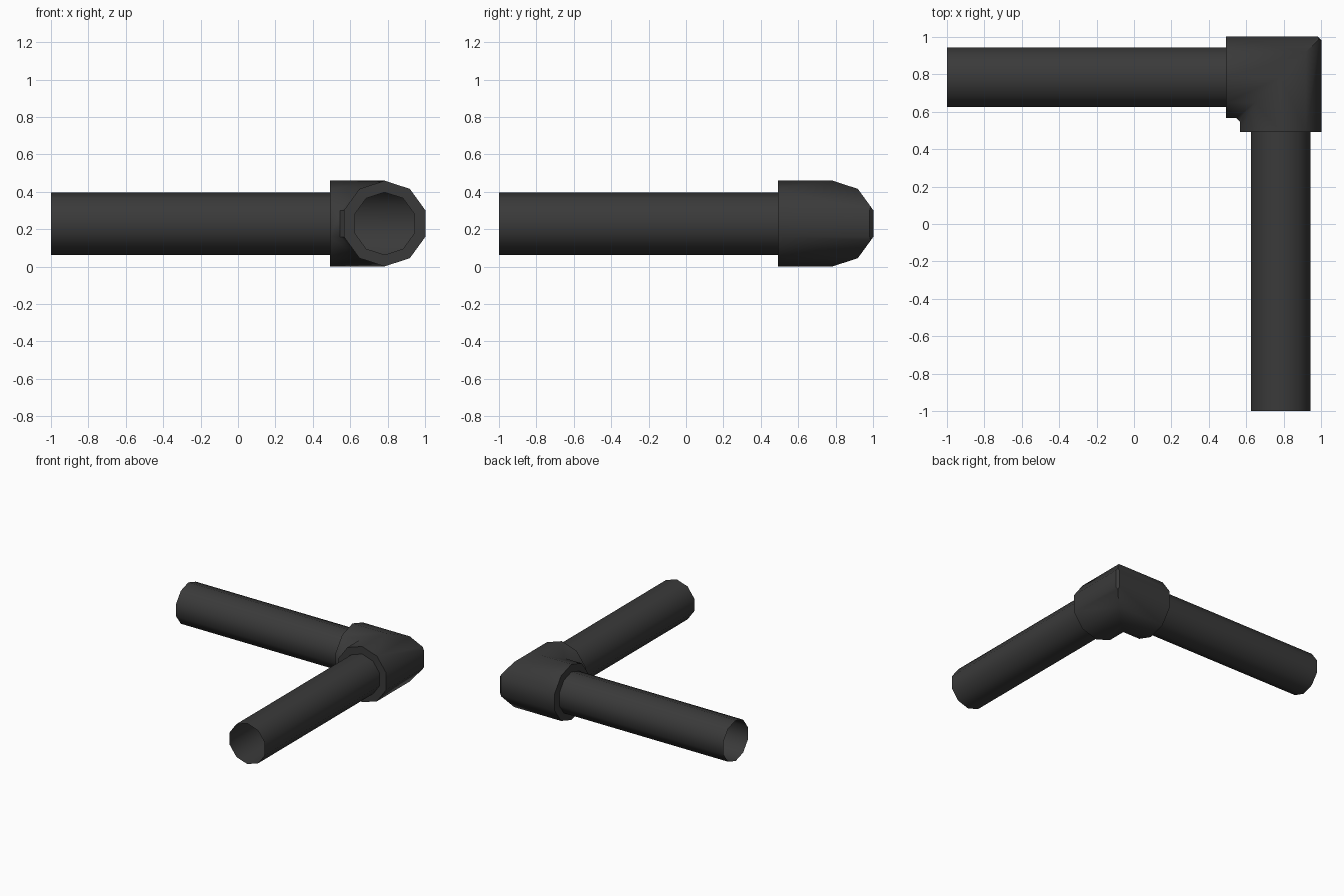
import bpy, bmesh, math

if "Cube" in bpy.data.objects:
    bpy.data.objects.remove(bpy.data.objects["Cube"])

SIDES = 10
C = 0.784            # x / y of both pipe axes
ZC = 0.23            # height of the axes
R_PIPE, R_FIT = 0.167, 0.229
END = 0.492          # open ends of the elbow sockets

mat = bpy.data.materials.new("dark_grey")
mat.diffuse_color = (0.042, 0.042, 0.042, 1)
mat.use_nodes = True
mat.node_tree.nodes["Principled BSDF"].inputs["Base Color"].default_value = mat.diffuse_color


def ring(bm, radius, place):
    """Decagon with a vertex at top and bottom; place maps (u, height) to xyz."""
    pts = [2 * math.pi * i / SIDES for i in range(SIDES)]
    return [bm.verts.new(place(radius * math.sin(a), ZC + radius * math.cos(a))) for a in pts]


def bridge(bm, a, b):
    for i in range(SIDES):
        j = (i + 1) % SIDES
        bm.faces.new((a[i], a[j], b[j], b[i]))


def finish(bm, name):
    bmesh.ops.recalc_face_normals(bm, faces=bm.faces)
    me = bpy.data.meshes.new(name)
    bm.to_mesh(me)
    bm.free()
    me.materials.append(mat)
    ob = bpy.data.objects.new(name, me)
    bpy.context.collection.objects.link(ob)
    bpy.ops.object.select_all(action='DESELECT')
    bpy.context.view_layer.objects.active = ob
    ob.select_set(True)
    bpy.ops.object.shade_smooth_by_angle(angle=math.radians(40))
    return ob


# cross-sections across the x arm and across the y arm
def across_x(x):
    return lambda u, z: (x, C + u, z)


def across_y(y):
    return lambda u, z: (C + u, y, z)


# open thin pipes
for name, section in (("pipe_left", across_x), ("pipe_front", across_y)):
    bm = bmesh.new()
    bridge(bm, ring(bm, R_PIPE, section(-1.0)), ring(bm, R_PIPE, section(END + 0.01)))
    finish(bm, name)

# mitred elbow with ring-shaped ends
bm = bmesh.new()
left = ring(bm, R_FIT, across_x(END))
miter = ring(bm, R_FIT, lambda u, z: (C + u, C + u, z))
front = ring(bm, R_FIT, across_y(END))
bridge(bm, left, miter)
bridge(bm, miter, front)
bridge(bm, left, ring(bm, R_PIPE, across_x(END)))
bridge(bm, front, ring(bm, R_PIPE, across_y(END)))
# chamfer the upright inner and outer corner edges
mset = set(miter)
corners = [e for e in bm.edges if set(e.verts) <= mset
           and abs(e.verts[0].co.x - e.verts[1].co.x) < 1e-4]
bmesh.ops.bevel(bm, geom=corners, offset=0.02, segments=1, affect='EDGES')
finish(bm, "elbow_fitting")
